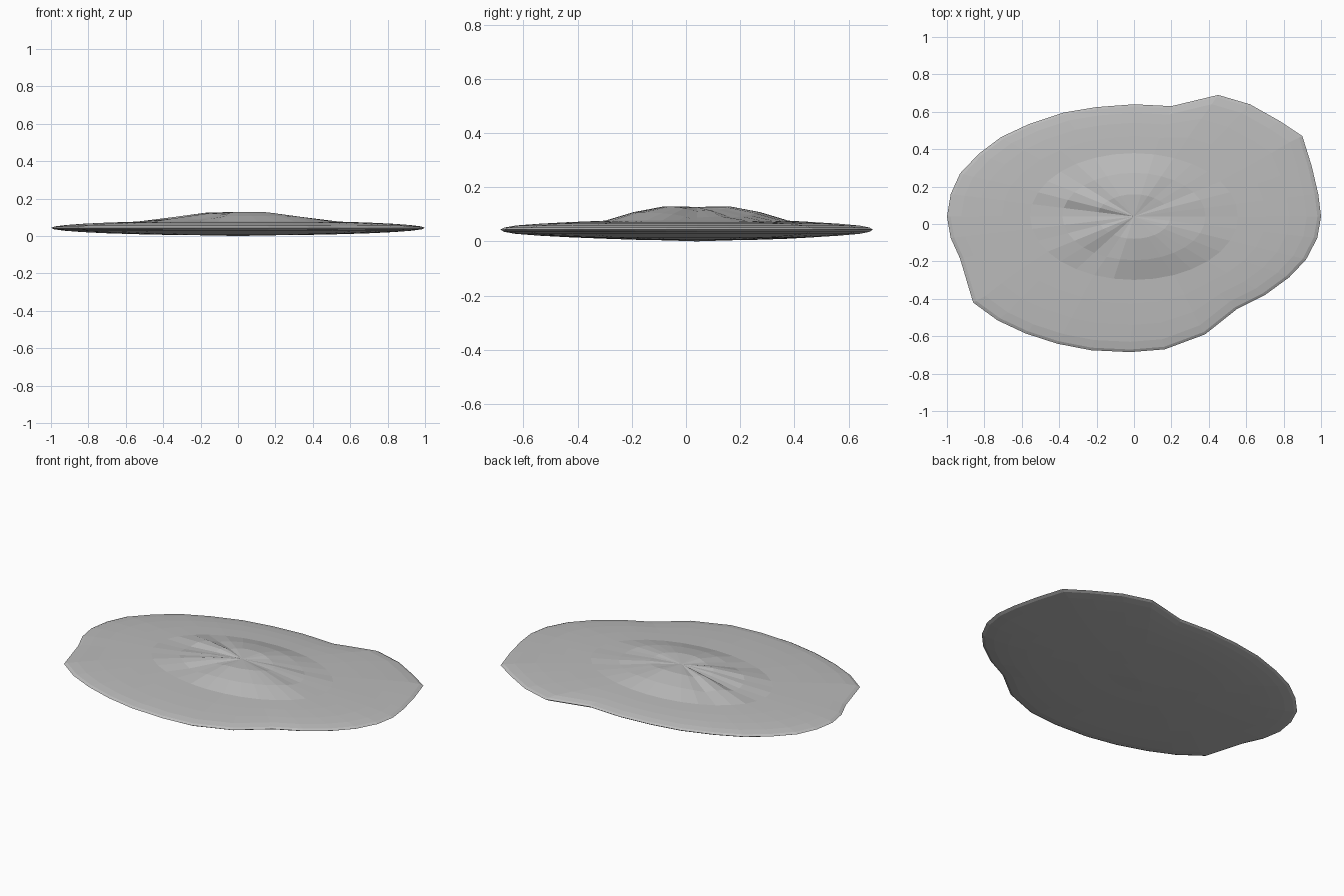
import bpy
import bmesh
import math

cube = bpy.data.objects.get("Cube")
if cube:
    bpy.data.objects.remove(cube, do_unlink=True)

SEGMENTS = 32
RINGS = 16
CENTRE_Y = 0.04
HALF_DEPTH = 0.61
HALF_HEIGHT = 0.04
MID_HEIGHT = 0.043

# Irregular rim, counter-clockwise from the left end
outline = [
    (1, .04), (.985, .16), (.95, .31), (.9, .47), (.78, .55), (.62, .64), (.45, .69), (.2, .63),
    (0, .64), (-.2, .625), (-.38, .595), (-.56, .535), (-.71, .465), (-.83, .375), (-.93, .27), (-.98, .16),
    (-1, .04), (-.98, -.075), (-.93, -.185), (-.86, -.42), (-.73, -.515), (-.58, -.585), (-.41, -.64), (-.23, -.675),
    (-.02, -.685), (.165, -.67), (.38, -.59), (.55, -.455), (.7, -.38), (.83, -.285), (.92, -.19), (.98, -.075),
]

# Height of the raised mound in each sector, in thousandths
mound = [8, 10, 12, 8, 12, 16, 24, 28, 28, 28, 26, 22, 14, 24, 20, 4,
         4, 10, 10, 18, 16, 8, 12, 24, 28, 28, 28, 28, 26, 24, 20, 12]


def make_material(name, value):
    material = bpy.data.materials.new(name)
    material.use_nodes = True
    colour = (value, value, value, 1)
    material.diffuse_color = colour
    material.node_tree.nodes["Principled BSDF"].inputs["Base Color"].default_value = colour
    return material


def mound_lift(ring, sector):
    """Extra height on the two rings around the top centre."""
    if ring == 1:
        return 0.022 + mound[sector] * 0.0009
    if ring == 2:
        return mound[sector] * 0.001
    return 0


def ring_point(ring, sector):
    """Flattened sphere point, pulled towards the irregular rim."""
    latitude = math.pi * ring / RINGS
    longitude = math.tau * sector / SEGMENTS
    radius = math.sin(latitude)
    pull = min(1, max(0, (radius - 0.556) / (0.92 - 0.556)))
    rim_x, rim_y = outline[sector]
    oval_x = math.cos(longitude)
    oval_y = math.sin(longitude) * HALF_DEPTH
    x = radius * (oval_x + (rim_x - oval_x) * pull)
    y = radius * (oval_y + (rim_y - CENTRE_Y - oval_y) * pull) + CENTRE_Y
    z = MID_HEIGHT + HALF_HEIGHT * math.cos(latitude) + mound_lift(ring, sector)
    return x, y, z


# Disc body built from rings between two poles
bm = bmesh.new()
top_pole = bm.verts.new((0, CENTRE_Y, 0.127))
bottom_pole = bm.verts.new((0, CENTRE_Y, MID_HEIGHT - HALF_HEIGHT - 0.003))
rings = [[bm.verts.new(ring_point(ring, sector)) for sector in range(SEGMENTS)]
         for ring in range(1, RINGS)]

for a in range(SEGMENTS):
    b = (a + 1) % SEGMENTS
    bm.faces.new((top_pole, rings[0][a], rings[0][b]))
    bm.faces.new((bottom_pole, rings[-1][b], rings[-1][a]))
    for upper, lower in zip(rings, rings[1:]):
        bm.faces.new((upper[a], lower[a], lower[b], upper[b]))

bmesh.ops.recalc_face_normals(bm, faces=bm.faces)
mesh = bpy.data.meshes.new("disc_body")
bm.to_mesh(mesh)
bm.free()
mesh.materials.append(make_material("plain_grey", 0.5))
body = bpy.data.objects.new("disc_body", mesh)
bpy.context.collection.objects.link(body)
